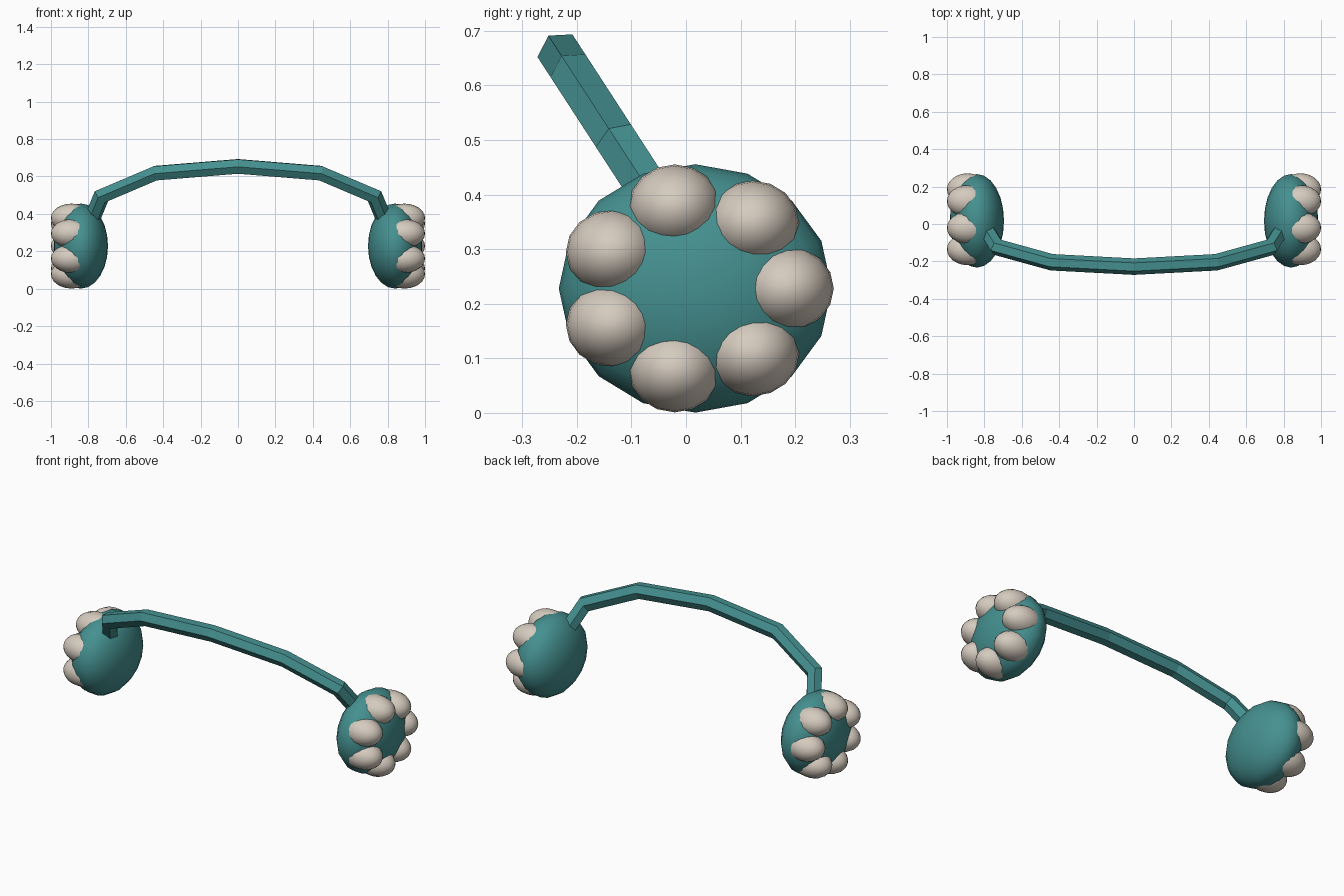
import bpy, bmesh, math
from mathutils import Vector, Matrix

if "Cube" in bpy.data.objects:
    bpy.data.objects.remove(bpy.data.objects["Cube"])


def make_material(name, color):
    m = bpy.data.materials.new(name)
    m.use_nodes = True
    m.diffuse_color = color
    m.node_tree.nodes["Principled BSDF"].inputs["Base Color"].default_value = color
    return m


teal = make_material("teal", (0.06, 0.28, 0.28, 1))
cream = make_material("warm cream", (0.67, 0.60, 0.52, 1))


def finish(name, bm, mat, smooth):
    bmesh.ops.recalc_face_normals(bm, faces=bm.faces)
    for f in bm.faces:
        f.smooth = smooth
    mesh = bpy.data.meshes.new(name)
    bm.to_mesh(mesh)
    bm.free()
    mesh.materials.append(mat)
    obj = bpy.data.objects.new(name, mesh)
    bpy.context.collection.objects.link(obj)
    return obj


def ellipsoid(name, center, radii, mat):
    # Poles point sideways along x
    bm = bmesh.new()
    bmesh.ops.create_uvsphere(bm, u_segments=16, v_segments=12, radius=1)
    bm.transform(Matrix.Translation(center) @ Matrix.Diagonal((*radii, 1))
                 @ Matrix.Rotation(math.pi / 2, 4, "Y"))
    return finish(name, bm, mat, True)


# Ear cushions with a ring of seven pads on each outer face
CY, CZ, RY, RZ = 0.017, 0.228, 0.25, 0.2275
RING, PAD = 0.675, 0.34
for side, sx in (("left", 1), ("right", -1)):
    ellipsoid(f"{side}_ear_cushion", (sx * 0.84, CY, CZ), (0.145, RY, RZ), teal)
    for i in range(7):
        a = math.tau * i / 7
        center = (sx * 0.89, CY + RING * RY * math.cos(a), CZ + RING * RZ * math.sin(a))
        ellipsoid(f"{side}_pad_{i + 1}", center, (0.11, PAD * RY, PAD * RZ), cream)

# Headband: hexagonal bar mitred along an arch in a forward-leaning plane
apex = Vector((0, -0.228, 0.654))
lean = Vector((0, -0.545, 0.839)).normalized()
across = Vector((1, 0, 0)).cross(lean)
half = [(0.44, 0.043), (0.73, 0.19), (0.78, 0.335)]
arch = [(-x, d) for x, d in reversed(half)] + [(0, 0)] + half
path = [apex + Vector((x, 0, 0)) - lean * d for x, d in arch]

bm = bmesh.new()
rings = []
for i, p in enumerate(path):
    before = (p - path[i - 1]).normalized() if i else (path[1] - p).normalized()
    after = (path[i + 1] - p).normalized() if i < len(path) - 1 else before
    tangent = (before + after).normalized()
    up = across.cross(tangent)
    if up.dot(lean) < 0:
        up.negate()
    mitre = 1 / tangent.dot(after)
    ring = []
    for k in range(6):
        a = math.tau * k / 6
        ring.append(bm.verts.new(p + 0.044 * (up * mitre * math.cos(a) + across * math.sin(a))))
    rings.append(ring)
for r, s in zip(rings, rings[1:]):
    for k in range(6):
        n = (k + 1) % 6
        bm.faces.new((r[k], r[n], s[n], s[k]))
bm.faces.new(rings[0])
bm.faces.new(rings[-1])
finish("headband", bm, teal, False)
